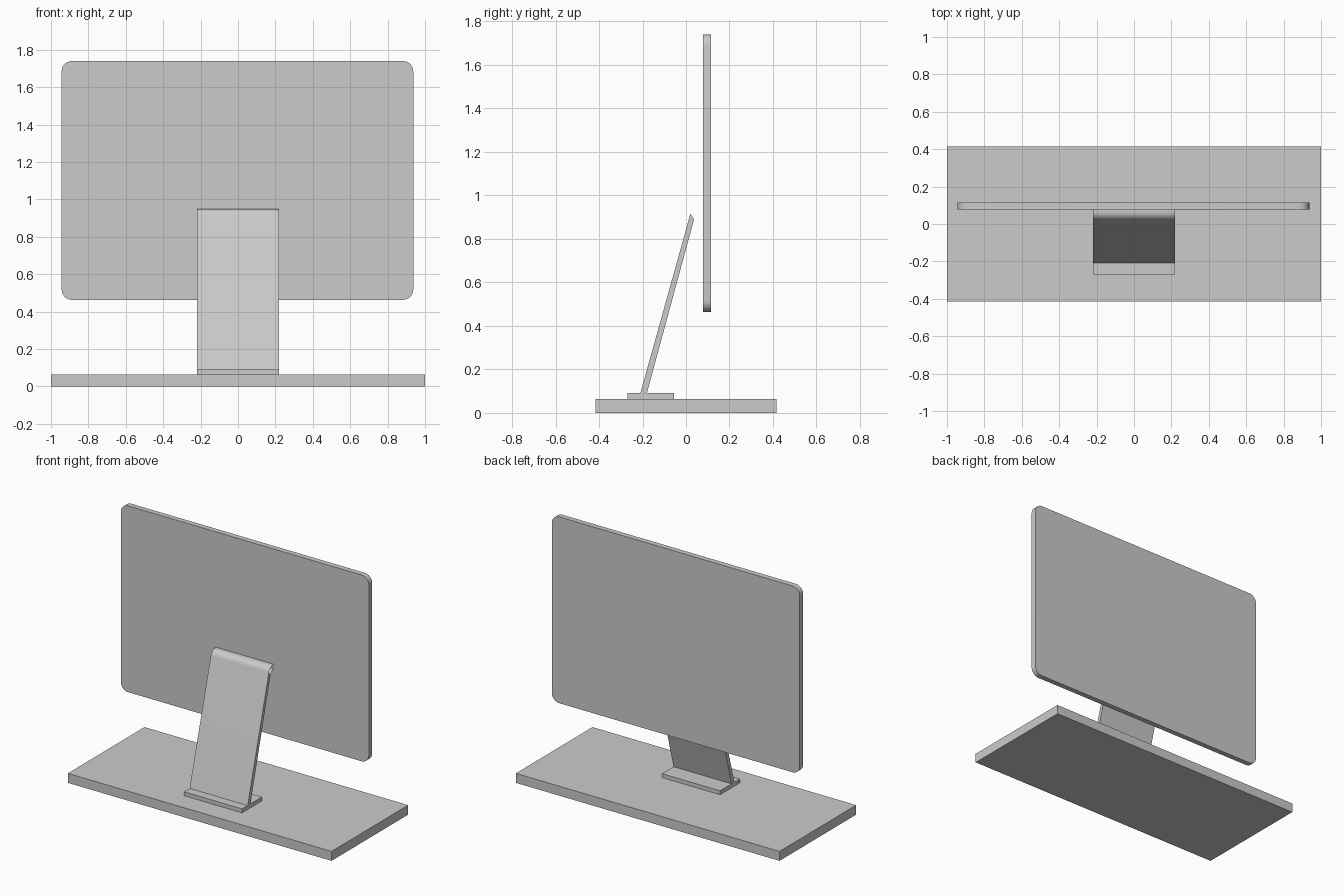
import bpy
from math import sin, cos, pi, radians

if "Cube" in bpy.data.objects:
    bpy.data.objects.remove(bpy.data.objects["Cube"])


def make_mesh(name, verts, faces):
    me = bpy.data.meshes.new(name)
    me.from_pydata(verts, [], faces)
    me.update()
    ob = bpy.data.objects.new(name, me)
    bpy.context.collection.objects.link(ob)
    return ob


def box(name, x, y, z):
    bpy.ops.mesh.primitive_cube_add(
        size=1, location=[(a + b) / 2 for a, b in (x, y, z)])
    ob = bpy.context.object
    ob.name = name
    ob.scale = [b - a for a, b in (x, y, z)]
    bpy.ops.object.transform_apply(location=False, rotation=False, scale=True)
    return ob


def smooth(ob):
    bpy.ops.object.select_all(action='DESELECT')
    ob.select_set(True)
    bpy.context.view_layer.objects.active = ob
    bpy.ops.object.shade_smooth_by_angle(angle=radians(35))


# Desk slab and foot plate
box("base", (-1, 1), (-0.415, 0.415), (0, 0.065))
box("stand_foot", (-0.22, 0.22), (-0.27, -0.055), (0.065, 0.092))

# Screen: rounded rectangle extruded in y
R, CX, HW, Z0, Z1, Y0, Y1 = 0.055, -0.003, 0.94, 0.463, 1.74, 0.078, 0.115
outline = []
for q, (sx, cz) in enumerate([(1, Z1 - R), (-1, Z1 - R), (-1, Z0 + R), (1, Z0 + R)]):
    for i in range(7):
        a = pi / 2 * (q + i / 6)
        outline.append((CX + sx * (HW - R) + R * cos(a), cz + R * sin(a)))
n = len(outline)
verts = [(x, y, z) for y in (Y0, Y1) for x, z in outline]
faces = [tuple(range(n))[::-1], tuple(range(n, 2 * n))]
faces = [f[::-1] for f in faces]
faces += [(i, i + n, (i + 1) % n + n, (i + 1) % n) for i in range(n)]
smooth(make_mesh("screen", verts, faces))


# Leaning neck whose two skins curl over into the screen, open at the bend's ends
def skin(bottom, top, radius, end_y, steps=10):
    lean = radians(15.5)
    cy, cz = top[0] + radius * cos(lean), top[1] - radius * sin(lean)
    pts = [bottom]
    for i in range(steps + 1):
        a = pi - lean + (pi / 2 - pi + lean) * i / steps
        pts.append((cy + radius * cos(a), cz + radius * sin(a)))
    return pts + [(end_y, pts[-1][1])]


front = skin((-0.21, 0.09), (0.02, 0.915), 0.047, 0.08)
back = skin((-0.18, 0.09), (0.037, 0.89), 0.040, 0.08)
m = len(front)
verts = [(x, y, z) for line in (front, back) for x in (-0.22, 0.22) for y, z in line]
faces = []
for i in range(m - 1):
    faces.append((i, m + i, m + i + 1, i + 1))
    faces.append((2 * m + i, 2 * m + i + 1, 3 * m + i + 1, 3 * m + i))
faces += [(0, 1, 2 * m + 1, 2 * m), (m, 3 * m, 3 * m + 1, m + 1)]
smooth(make_mesh("stand_neck", verts, faces))
